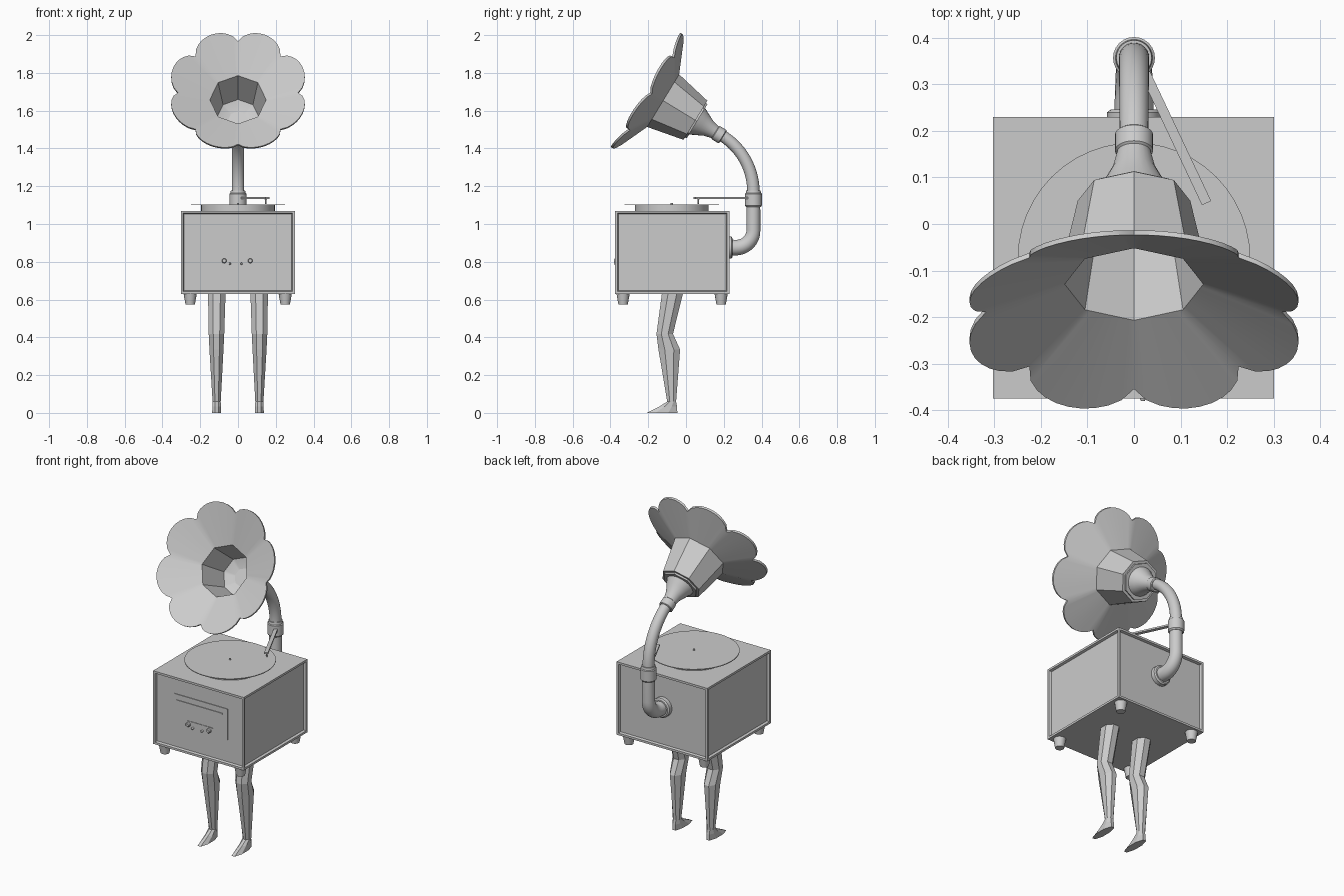
import bpy, bmesh, math
from mathutils import Vector

if "Cube" in bpy.data.objects:
    bpy.data.objects.remove(bpy.data.objects["Cube"])

grey = bpy.data.materials.new("plain grey")
grey.diffuse_color = (0.6, 0.6, 0.6, 1)
grey.use_nodes = True
grey.node_tree.nodes["Principled BSDF"].inputs["Base Color"].default_value = grey.diffuse_color


def finish(name, bm, smooth=False):
    bmesh.ops.recalc_face_normals(bm, faces=bm.faces)
    me = bpy.data.meshes.new(name)
    bm.to_mesh(me)
    bm.free()
    me.materials.append(grey)
    ob = bpy.data.objects.new(name, me)
    bpy.context.collection.objects.link(ob)
    if smooth:
        bpy.ops.object.select_all(action='DESELECT')
        ob.select_set(True)
        bpy.context.view_layer.objects.active = ob
        bpy.ops.object.shade_smooth_by_angle(angle=math.radians(32))
    return ob


def loft(name, rings, smooth=False):
    """Skin equal-sized closed rings and cap both ends."""
    bm = bmesh.new()
    vs = [[bm.verts.new(p) for p in r] for r in rings]
    n = len(rings[0])
    for a, b in zip(vs, vs[1:]):
        for i in range(n):
            bm.faces.new((a[i], a[(i + 1) % n], b[(i + 1) % n], b[i]))
    bm.faces.new(vs[0])
    bm.faces.new(vs[-1])
    return finish(name, bm, smooth)


def circle(c, r, axis, n=24):
    axis = Vector(axis).normalized()
    u = Vector((1, 0, 0))
    if abs(axis.x) > 0.9:
        u = Vector((0, 1, 0))
    v = axis.cross(u).normalized()
    return [Vector(c) + r * (math.cos(2 * math.pi * i / n) * u + math.sin(2 * math.pi * i / n) * v)
            for i in range(n)]


def turned(name, base, axis, profile, n=24, smooth=True):
    """Lathe: profile holds (distance along axis, radius)."""
    base, axis = Vector(base), Vector(axis).normalized()
    return loft(name, [circle(base + axis * t, r, axis, n) for t, r in profile], smooth)


def box_mesh(lo, hi):
    bm = bmesh.new()
    bmesh.ops.create_cube(bm, size=1)
    for v in bm.verts:
        v.co = [(lo[k] + hi[k]) / 2 + v.co[k] * (hi[k] - lo[k]) for k in range(3)]
    return bm


# Cabinet with recessed panels on its four sides
bm = box_mesh((-0.303, -0.375, 0.63), (0.301, 0.23, 1.07))
bm.normal_update()
sides = [f for f in bm.faces if abs(f.normal.z) < 0.5]
bmesh.ops.inset_individual(bm, faces=sides, thickness=0.018)
bmesh.ops.inset_individual(bm, faces=sides, thickness=0.006, depth=-0.014)
finish("cabinet", bm)

# Front plates and knobs
finish("control_plate", box_mesh((-0.17, -0.365, 0.78), (0.187, -0.359, 0.965)))
finish("trim_strip", box_mesh((-0.152, -0.369, 0.924), (0.152, -0.363, 0.932)))
finish("dial_strip", box_mesh((-0.085, -0.368, 0.822), (0.088, -0.363, 0.826)))
for x, z, r in ((-0.073, 0.805, 0.013), (-0.043, 0.79, 0.006), (0.019, 0.79, 0.006), (0.065, 0.805, 0.013)):
    turned("knob", (x, -0.36, z), (0, -1, 0), [(0, r), (0.016, r), (0.02, r * 0.7)], 16)

# Tapered cabinet feet
for x in (-0.253, 0.25):
    for y in (-0.333, 0.186):
        turned("cabinet_foot", (x, y, 0.575), (0, 0, 1), [(0, 0.025), (0.056, 0.035)], 16)

# Turntable
hub = (0, -0.075, 1.07)
turned("platter", hub, (0, 0, 1), [(0, 0.195), (0.03, 0.195)], 48)
turned("record", hub, (0, 0, 1), [(0.03, 0.25), (0.034, 0.25)], 48)
turned("spindle", hub, (0, 0, 1), [(0.03, 0.006), (0.04, 0.006)], 12)

# Legs: height, front y, back y, half width, x centre
leg = ((0.66, -0.125, -0.008, 0.048, 0.112), (0.418, -0.157, -0.068, 0.042, 0.114),
       (0.335, -0.147, -0.03, 0.038, 0.114), (0.06, -0.10, -0.052, 0.022, 0.113))
for s in (-1, 1):
    rings = []
    for z, f, b, w, cx in leg:
        rings.append([Vector((s * cx + w * 1.06 * math.cos(a), (f + b) / 2 + (b - f) / 2 * 1.06 * math.sin(a), z))
                      for a in (math.pi / 8 + i * math.pi / 4 for i in range(8))])
    # Ankle flares into a pointed foot
    for z, f, b, w in ((0.035, -0.14, -0.047, 0.024), (0.0, -0.21, -0.044, 0.026)):
        rings.append([Vector((s * 0.113 + w * math.cos(a), (f + b) / 2 + (b - f) / 2 * 1.06 * math.sin(a), z))
                      for a in (math.pi / 8 + i * math.pi / 4 for i in range(8))])
    loft("leg", rings)


# Bent neck pipe: out of the back, up, then forward into the horn
def bend(cy, cz, r, a0, a1, n):
    return [(cy + r * math.cos(a), cz + r * math.sin(a))
            for a in (math.radians(a0 + (a1 - a0) * i / n) for i in range(n + 1))]


def pipe(name, pts, r0, r1):
    rings = []
    for i, (y, z) in enumerate(pts):
        p, q = pts[max(i - 1, 0)], pts[min(i + 1, len(pts) - 1)]
        r = r0 + (r1 - r0) * i / (len(pts) - 1)
        rings.append(circle((0, y, z), r, (0, q[0] - p[0], q[1] - p[1])))
    loft(name, rings, True)


pipe("lower_pipe", [(0.21, 0.875)] + bend(0.265, 0.967, 0.092, -90, 0, 10) + [(0.357, 1.10)], 0.042, 0.036)
pipe("upper_pipe", [(0.357, 1.15)] + bend(0.007, 1.17, 0.35, 0, 58.7, 14), 0.033, 0.031)
turned("wall_flange", (0, 0.21, 0.875), (0, 1, 0), [(0, 0.058), (0.03, 0.058), (0.036, 0.05)])
turned("pipe_collar", (0, 0.357, 1.09), (0, 0, 1),
       [(0, 0.038), (0.008, 0.045), (0.07, 0.045), (0.074, 0.04), (0.088, 0.038)])

# Tone arm and needle
a, b = Vector((0.012, 0.35, 1.138)), Vector((0.156, 0.045, 1.138))
w = Vector((0.0098, 0.0046, 0))
h = Vector((0, 0, 0.005))
loft("tone_arm", [[p - w - h, p + w - h, p + w + h, p - w + h] for p in (a, b)])
turned("needle", (0.147, 0.065, 1.107), (0, 0, 1), [(0, 0.003), (0.03, 0.006)], 8)

# Horn frame: forward axis and the joint at the end of the pipe
AX, UP = Vector((0, -0.855, 0.52)), Vector((0, 0.52, 0.855))
JOINT = Vector((0, 0.18, 1.47))
turned("horn_ring", JOINT, AX, [(-0.018, 0.036), (-0.014, 0.041), (0.026, 0.041), (0.03, 0.036)])
turned("horn_cone", JOINT, AX, [(0.02, 0.034), (0.07, 0.046), (0.11, 0.066), (0.155, 0.088)])

STEPS = 10  # samples per petal


def horn_ring(t, r, petal_t=0.0, petal_r=0.0):
    """Octagon of radius r; with petal values, eight rounded lobes instead."""
    pts = []
    for k in range(8):
        for i in range(STEPS):
            u = 2 * i / STEPS - 1
            ang = math.radians(45 * k + 22.5 + 22.5 * u)
            if petal_r:
                lobe = (1 - u * u) ** 0.75
                rr, tt = r + petal_r * lobe, t + petal_t * lobe
            else:
                rr = r * math.cos(math.pi / 8) / math.cos(math.pi / 8 * u)
                tt = t
            pts.append(JOINT + AX * tt + rr * (math.sin(ang) * Vector((1, 0, 0)) + math.cos(ang) * UP))
    return pts


# Horn: octagonal bell outside, petals, then the funnel inside
loft("horn", [
    horn_ring(0.142, 0.10), horn_ring(0.142, 0.106), horn_ring(0.152, 0.106), horn_ring(0.152, 0.121),
    horn_ring(0.352, 0.163),
    horn_ring(0.420, 0.318, 0.03, 0.052),
    horn_ring(0.432, 0.318, 0.03, 0.052),
    horn_ring(0.362, 0.149), horn_ring(0.18, 0.112), horn_ring(0.145, 0.03)], True)
